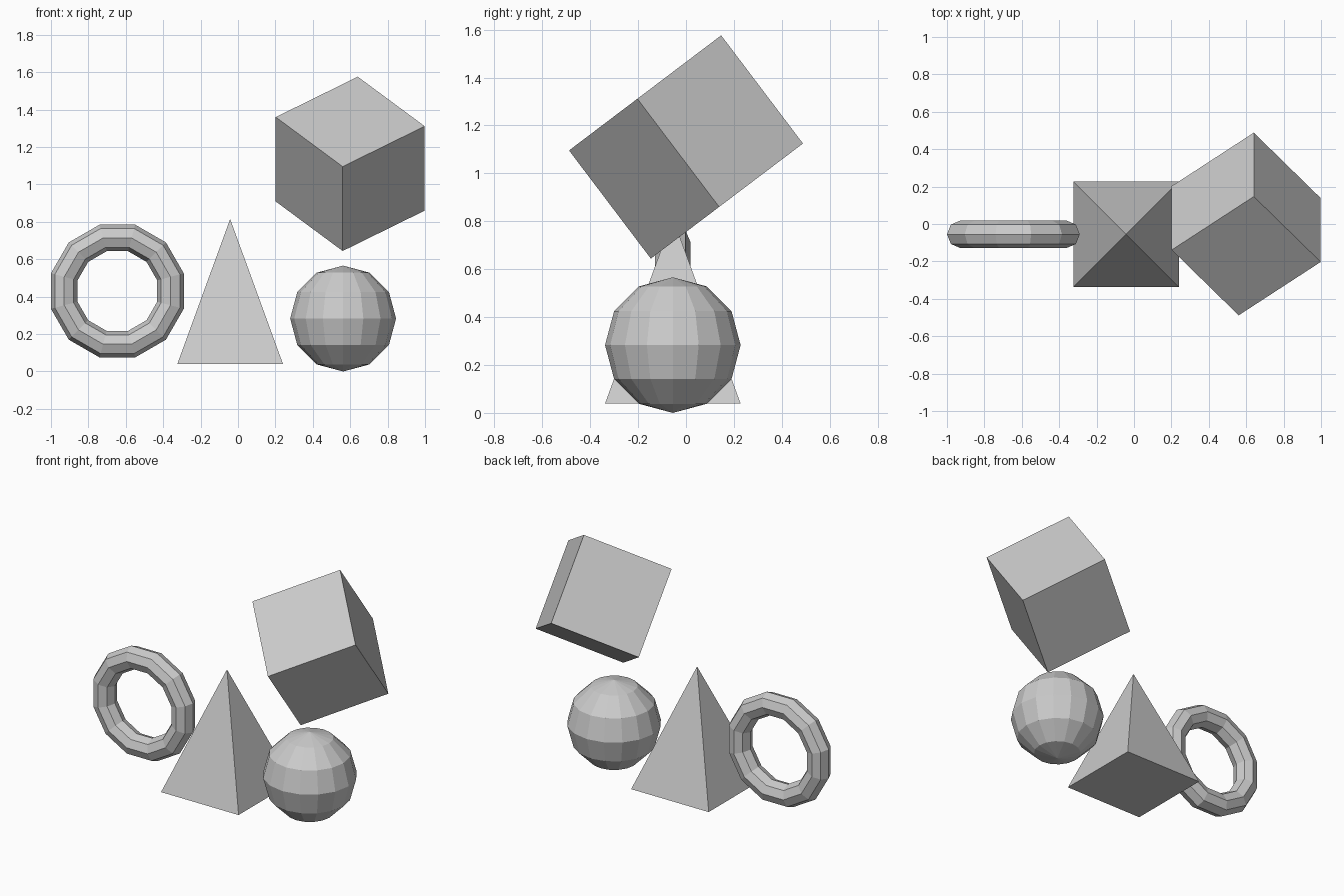
import bpy
from math import pi, radians, sqrt
from mathutils import Matrix

if "Cube" in bpy.data.objects:
    bpy.data.objects.remove(bpy.data.objects["Cube"])

Y = -0.055  # shared depth of the three lower shapes


def name_active(name):
    obj = bpy.context.object
    obj.name = obj.data.name = name
    return obj


# Upright ring: 12 sides around, 8 around the tube, flats on the axes
bpy.ops.mesh.primitive_torus_add(
    major_segments=12, minor_segments=8, major_radius=0.294, minor_radius=0.0735,
    location=(-0.645, Y, 0.43), rotation=(pi / 2, pi / 12, 0))
name_active("ring")

# Square pyramid
bpy.ops.mesh.primitive_cone_add(
    vertices=4, radius1=0.565 / sqrt(2), radius2=0, depth=0.775,
    location=(-0.042, Y, 0.04 + 0.775 / 2), rotation=(0, 0, pi / 4))
name_active("pyramid")

# Faceted ball
bpy.ops.mesh.primitive_uv_sphere_add(
    segments=16, ring_count=6, radius=0.283, location=(0.562, Y, 0.283))
name_active("ball")

# Tilted cube above the ball: turned about z, then tipped about x
bpy.ops.mesh.primitive_cube_add(size=0.566)
cube = name_active("cube")
cube.matrix_world = (Matrix.Translation((0.60, 0, 1.11))
                     @ Matrix.Rotation(radians(37.1), 4, 'X')
                     @ Matrix.Rotation(radians(39.2), 4, 'Z'))
